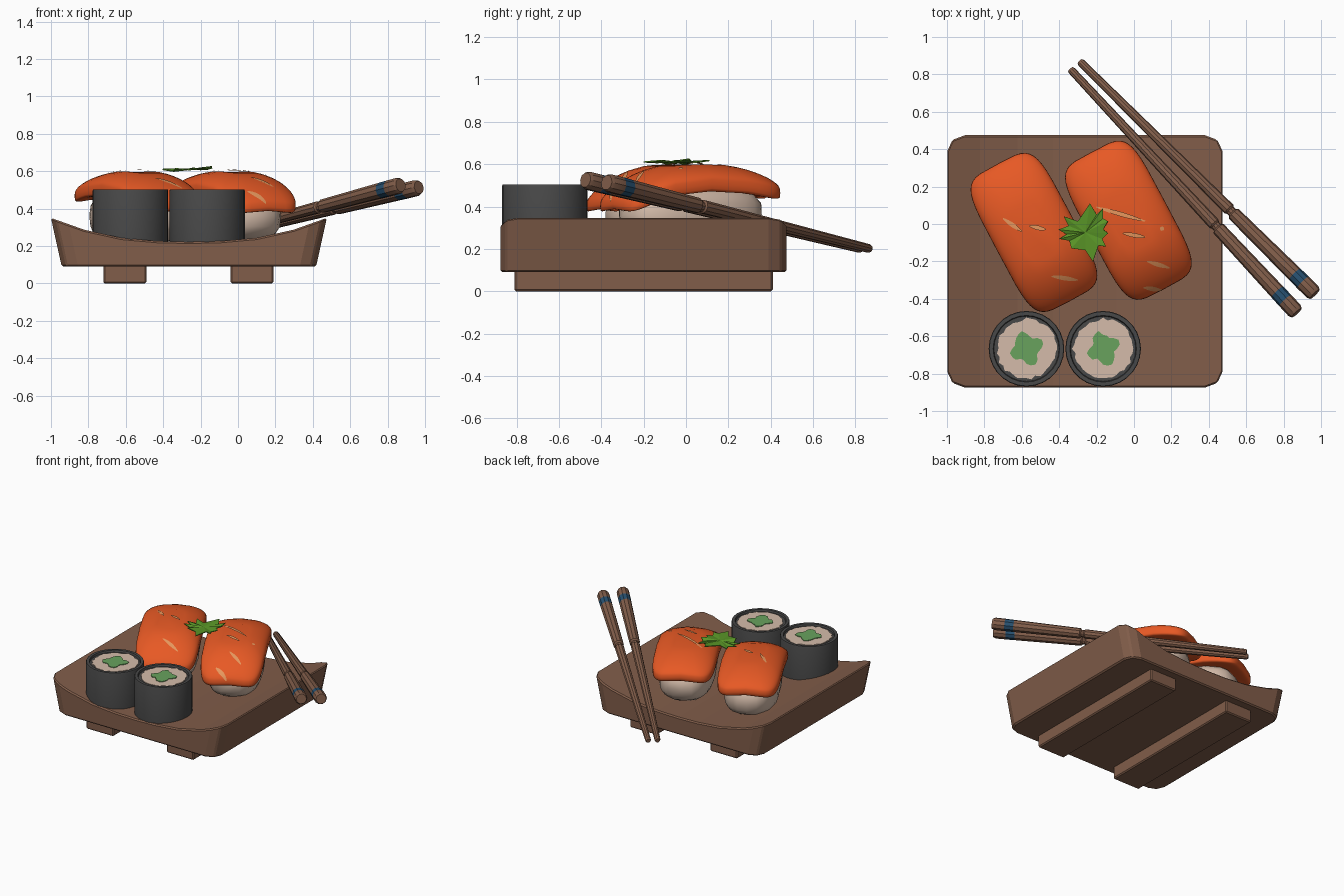
import bpy, bmesh, math, random
from mathutils import Vector, Matrix

if "Cube" in bpy.data.objects:
    bpy.data.objects.remove(bpy.data.objects["Cube"])

random.seed(4)

def mat(name, r, g, b):
    m = bpy.data.materials.new(name)
    m.diffuse_color = (r, g, b, 1)
    m.use_nodes = True
    m.node_tree.nodes["Principled BSDF"].inputs["Base Color"].default_value = m.diffuse_color
    return m

WOOD = mat("brown wood", 0.22, 0.11, 0.068)
SALMON = mat("salmon orange", 0.80, 0.10, 0.018)
MARK = mat("pale salmon", 0.80, 0.31, 0.11)
RICE = mat("rice", 0.66, 0.50, 0.40)
NORI = mat("seaweed", 0.065, 0.065, 0.065)
AVOCADO = mat("avocado green", 0.14, 0.36, 0.11)
LEAF = mat("leaf green", 0.10, 0.30, 0.02)
BLUE = mat("blue band", 0.02, 0.08, 0.16)

def finish(bm, name, mats, smooth=None):
    bmesh.ops.recalc_face_normals(bm, faces=bm.faces)
    me = bpy.data.meshes.new(name)
    bm.to_mesh(me)
    bm.free()
    for m in mats:
        me.materials.append(m)
    ob = bpy.data.objects.new(name, me)
    bpy.context.collection.objects.link(ob)
    if smooth:
        bpy.context.view_layer.objects.active = ob
        ob.select_set(True)
        bpy.ops.object.shade_smooth_by_angle(angle=math.radians(smooth))
        ob.select_set(False)
    return ob

def bevel(ob, w):
    m = ob.modifiers.new("bevel", 'BEVEL')
    m.width, m.segments, m.limit_method = w, 1, 'ANGLE'
    m.angle_limit = math.radians(40)

def rings_mesh(rings, mats=None):
    """Skin a list of equal point rings and cap both ends."""
    bm = bmesh.new()
    vs = [[bm.verts.new(p) for p in r] for r in rings]
    n = len(rings[0])
    for k in range(len(vs) - 1):
        for i in range(n):
            j = (i + 1) % n
            f = bm.faces.new((vs[k][i], vs[k][j], vs[k + 1][j], vs[k + 1][i]))
            f.material_index = mats[k] if mats else 0
    bm.faces.new(vs[0])
    bm.faces.new(vs[-1])
    return bm

def circle(r, z, n):
    return [Vector((r * math.cos(2 * math.pi * i / n), r * math.sin(2 * math.pi * i / n), z)) for i in range(n)]

# Tray: dished profile extruded front to back, corners rounded
CX = -0.2625
half = [(0.68, 0.09), (0.7375, 0.35), (0.56, 0.287), (0.36, 0.243), (0.17, 0.226)]
prof = half + [(0, 0.222)] + [(-x, z) for x, z in reversed(half)]
bm = rings_mesh([[Vector((CX + x, y, z)) for x, z in prof] for y in (-0.875, 0.475)])
corners = [e for e in bm.edges
           if abs(e.verts[0].co.y - e.verts[1].co.y) < 1e-4
           and all(abs(v.co.x - CX) > 0.6 for v in e.verts)
           and abs(e.verts[0].co.z - e.verts[1].co.z) > 0.2]
bmesh.ops.bevel(bm, geom=corners, offset=0.085, segments=2, profile=0.5, affect='EDGES')
bevel(finish(bm, "tray", [WOOD]), 0.009)

# Two runners under the tray
for side, x in (("left", -0.605), ("right", 0.075)):
    bm = bmesh.new()
    bmesh.ops.create_cube(bm, size=1, matrix=Matrix.Translation((x, -0.2, 0.052)) @ Matrix.Diagonal((0.23, 1.22, 0.104, 1)))
    bevel(finish(bm, side + "_tray_foot", [WOOD]), 0.008)

# Nigiri: rice block, draped salmon slice and pale marks
W, L, H = 0.22, 0.415, 0.055

def drape(u, v):
    return 0.55 - 0.045 * u * u - (0.14 if v < 0 else 0.07) * abs(v) ** 2.4

def spow(a, e):
    return math.copysign(abs(a) ** e, a)

def superblob(n, seg, rows, vert, fn):
    """Super-ellipsoid of footprint power n, each point passed through fn."""
    rings = []
    for k in range(1, rows):
        p = -math.pi / 2 + math.pi * k / rows
        c, s = abs(math.cos(p)) ** vert, spow(math.sin(p), vert)
        rings.append([fn(c * spow(math.cos(a), 2 / n), c * spow(math.sin(a), 2 / n), s)
                      for a in (2 * math.pi * i / seg for i in range(seg))])
    return rings_mesh(rings)

def nigiri(name, cx, cy, marks):
    M = Matrix.Translation((cx, cy, 0)) @ Matrix.Rotation(math.radians(28), 4, 'Z')
    bm = superblob(2.6, 24, 12, 0.75, lambda u, v, s: M @ Vector(
        (0.195 * u * random.uniform(0.98, 1.02), 0.355 * v * random.uniform(0.98, 1.02), 0.36 + 0.155 * s)))
    finish(bm, name + "_rice", [RICE], 50)
    bm = superblob(5, 40, 22, 0.5, lambda u, v, s: M @ Vector((W * u, L * v, drape(u, v) + H * s)))
    finish(bm, name + "_salmon", [SALMON], 60)
    bm = bmesh.new()
    inv = M.inverted()
    for x0, y0, x1, y1 in marks:
        a, b = Vector((x0, y0, 0)), Vector((x1, y1, 0))
        d = (b - a).normalized()
        across = Vector((-d.y, d.x, 0))
        prev = None
        for i in range(9):
            t = i / 8
            row = []
            for sgn in (-1, 0, 1):
                p = inv @ (a.lerp(b, t) + across * sgn * (0.003 + 0.009 * math.sin(math.pi * t)))
                u, v = p.x / W, p.y / L
                r = min((abs(u) ** 5 + abs(v) ** 5) ** 0.2, 0.999)
                p.z = drape(u, v) + H * (1 - r ** 4) ** 0.25 + 0.003
                row.append(bm.verts.new(M @ p))
            if prev:
                for j in (0, 1):
                    bm.faces.new((prev[j], row[j], row[j + 1], prev[j + 1]))
            prev = row
    finish(bm, name + "_marks", [MARK])

nigiri("left_nigiri", -0.535, -0.045, [(-0.70, 0.03, -0.60, -0.04), (-0.56, -0.01, -0.47, -0.03),
                                       (-0.44, -0.28, -0.30, -0.30)])
nigiri("right_nigiri", -0.03, 0.02, [(-0.20, 0.09, 0.06, 0.015), (-0.06, -0.05, 0.06, -0.07),
                                     (0.07, -0.20, 0.19, -0.235), (0.05, -0.34, 0.15, -0.355),
                                     (0.14, -0.02, 0.16, -0.03)])

# Rolls: seaweed cup, ragged rice disc, wavy avocado centre
def plate(name, x, y, z, radius, n, m):
    pts = [Vector((x, y, 0)) + p * radius(i) for i, p in enumerate(circle(1, 0, n))]
    finish(rings_mesh([[p + Vector((0, 0, h)) for p in pts] for h in (z, z + 0.006)]), name, [m])

for side, x in (("left", -0.575), ("right", -0.165)):
    y = -0.667
    rings = [circle(r, z, 28) for r, z in ((0.202, 0.215), (0.202, 0.495), (0.199, 0.503), (0.178, 0.503), (0.174, 0.489))]
    bm = rings_mesh(rings)
    bmesh.ops.translate(bm, verts=bm.verts, vec=(x, y, 0))
    finish(bm, side + "_roll_seaweed", [NORI], 40)
    plate(side + "_roll_rice", x, y, 0.489, lambda i: random.uniform(0.148, 0.168), 40, RICE)
    plate(side + "_roll_avocado", x, y, 0.494,
          lambda i: 0.078 + 0.014 * math.sin(i * 1.05) + random.uniform(-0.008, 0.008), 24, AVOCADO)

# Chopsticks: tapered, grooved, with a blue band near the thick end
STICK = [(0, 0.016), (0.006, 0.021), (0.635, 0.033), (0.64, 0.026), (0.65, 0.026), (0.655, 0.037),
         (0.915, 0.043), (0.95, 0.044), (0.99, 0.044), (1, 0.036)]
for side, a, b in (("left", (-0.34, 0.828, 0.2), (0.87, -0.475, 0.525)),
                   ("right", (-0.29, 0.87, 0.2), (0.967, -0.375, 0.513))):
    a, b = Vector(a), Vector(b)
    q = (b - a).to_track_quat('Z', 'Y')
    rings = [[a + q @ p for p in circle(r, t * (b - a).length, 10)] for t, r in STICK]
    bm = rings_mesh(rings, [1 if i == 6 else 0 for i in range(len(STICK) - 1)])
    finish(bm, side + "_chopstick", [WOOD, BLUE], 30)

# Herb leaf lying across both slices: jagged fan with lifted tips
outline = [(-.405, -.03), (-.35, -.01), (-.375, .04), (-.30, .015), (-.235, .11), (-.20, .05), (-.165, .085),
           (-.165, .03), (-.14, .015), (-.165, -.03), (-.138, -.05), (-.17, -.08), (-.15, -.12), (-.19, -.115),
           (-.22, -.20), (-.26, -.14), (-.335, -.13), (-.345, -.09), (-.40, -.08), (-.36, -.055)]
bm = bmesh.new()
mid = bm.verts.new((-0.26, -0.045, 0.612))
rim = [bm.verts.new((x, y, (0.60 if i % 2 else 0.606) + 0.08 * max(0, x + 0.3) + random.uniform(0, 0.012)))
       for i, (x, y) in enumerate(outline)]
for i in range(len(rim)):
    bm.faces.new((mid, rim[i], rim[(i + 1) % len(rim)]))
leaf = finish(bm, "herb_leaf", [LEAF])
s = leaf.modifiers.new("thickness", 'SOLIDIFY')
s.thickness = 0.006
